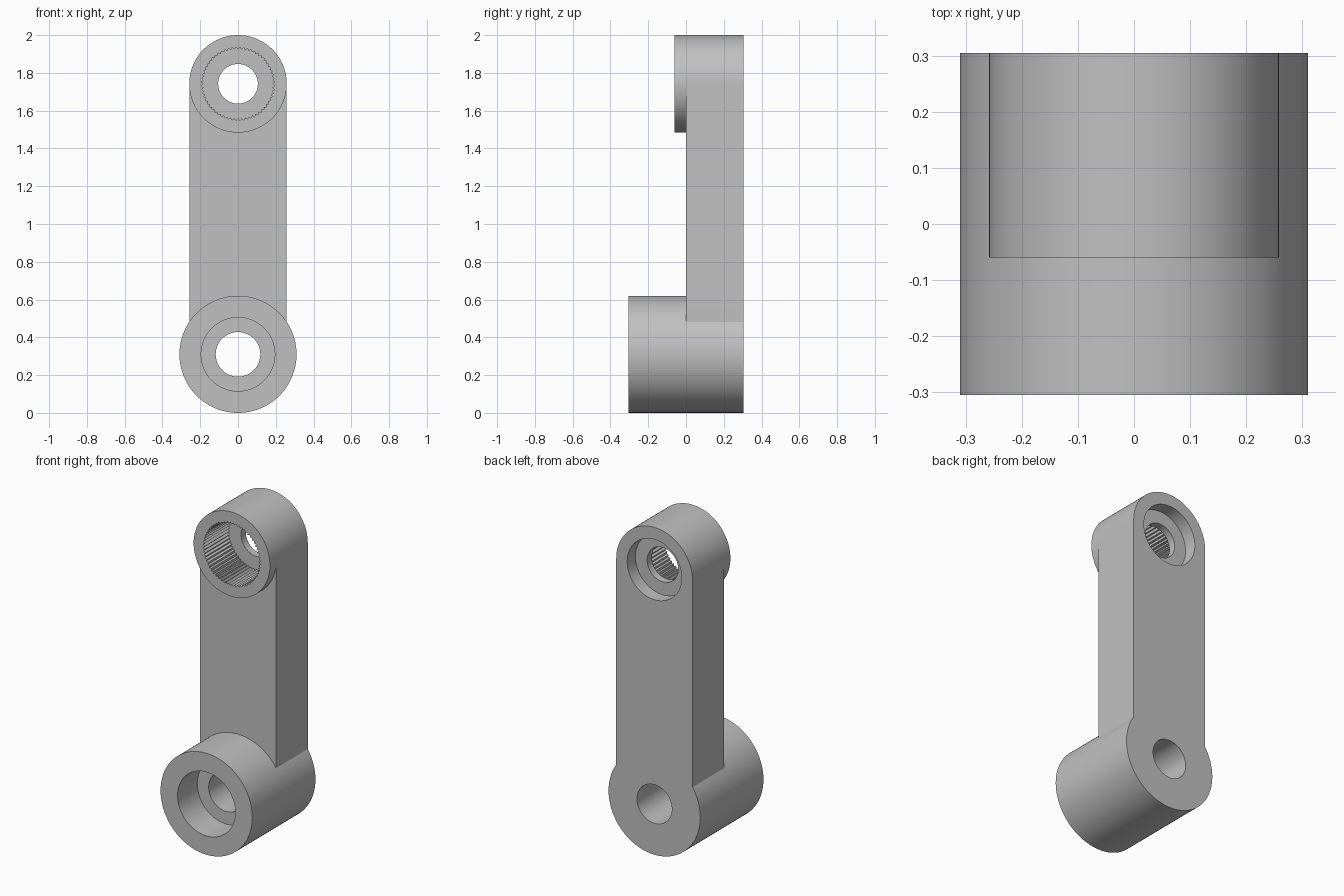
import bpy, bmesh
from math import sin, cos, pi, radians

cube = bpy.data.objects.get("Cube")
if cube:
    bpy.data.objects.remove(cube)

BACK = 0.305
ARM_R, ARM_Z = 0.258, 1.742
HUB_R, HUB_Z = 0.31, 0.31

grey = bpy.data.materials.new("light_grey")
grey.use_nodes = True
colour = (0.53, 0.53, 0.53, 1)
grey.diffuse_color = colour
grey.node_tree.nodes["Principled BSDF"].inputs["Base Color"].default_value = colour


def circle(r, z, n=128):
    return [(r * cos(2 * pi * i / n), z + r * sin(2 * pi * i / n)) for i in range(n)]


def toothed(r_in, r_out, z, teeth):
    # zigzag ring: points alternate between root and tip
    n = teeth * 2
    return [((r_out if i % 2 else r_in) * cos(2 * pi * i / n),
             z + (r_out if i % 2 else r_in) * sin(2 * pi * i / n)) for i in range(n)]


def extrude(name, outline, y0, y1):
    # prism of an x-z outline running from y0 to y1
    bm = bmesh.new()
    face = bm.faces.new([bm.verts.new((x, y0, z)) for x, z in outline])
    ext = bmesh.ops.extrude_face_region(bm, geom=[face])
    moved = [v for v in ext["geom"] if isinstance(v, bmesh.types.BMVert)]
    bmesh.ops.translate(bm, verts=moved, vec=(0, y1 - y0, 0))
    bmesh.ops.recalc_face_normals(bm, faces=bm.faces)
    mesh = bpy.data.meshes.new(name)
    bm.to_mesh(mesh)
    bm.free()
    mesh.materials.append(grey)
    obj = bpy.data.objects.new(name, mesh)
    bpy.context.collection.objects.link(obj)
    return obj


def combine(target, tool, operation):
    # apply the boolean and discard the tool
    mod = target.modifiers.new("combine", "BOOLEAN")
    mod.operation = operation
    mod.solver = "EXACT"
    mod.object = tool
    bpy.context.view_layer.objects.active = target
    bpy.ops.object.modifier_apply(modifier=mod.name)
    bpy.data.objects.remove(tool)


# Solid body: large lower hub, flat arm, upper boss
body = extrude("crank_arm", circle(HUB_R, HUB_Z), -BACK, BACK)
arm = [(-ARM_R, HUB_Z), (ARM_R, HUB_Z), (ARM_R, ARM_Z), (-ARM_R, ARM_Z)]
combine(body, extrude("arm_bar", arm, 0, BACK), "UNION")
combine(body, extrude("upper_boss", circle(ARM_R, ARM_Z), -0.06, BACK), "UNION")

# Bores: stepped hole in the hub, toothed socket and rear recess in the boss
bores = [
    ("hub_hole", circle(0.118, HUB_Z), -0.4, 0.4),
    ("hub_counterbore", circle(0.195, HUB_Z), -0.4, -0.115),
    ("boss_hole", circle(0.105, ARM_Z), -0.4, 0.4),
    ("boss_toothed_socket", toothed(0.183, 0.194, ARM_Z, 60), -0.2, 0.18),
    ("boss_rear_recess", circle(0.184, ARM_Z), 0.225, 0.4),
]
for bore in bores:
    combine(body, extrude(*bore), "DIFFERENCE")

# Smooth round walls, crisp edges
bpy.ops.object.select_all(action="DESELECT")
body.select_set(True)
bpy.context.view_layer.objects.active = body
bpy.ops.object.shade_smooth_by_angle(angle=radians(25))
